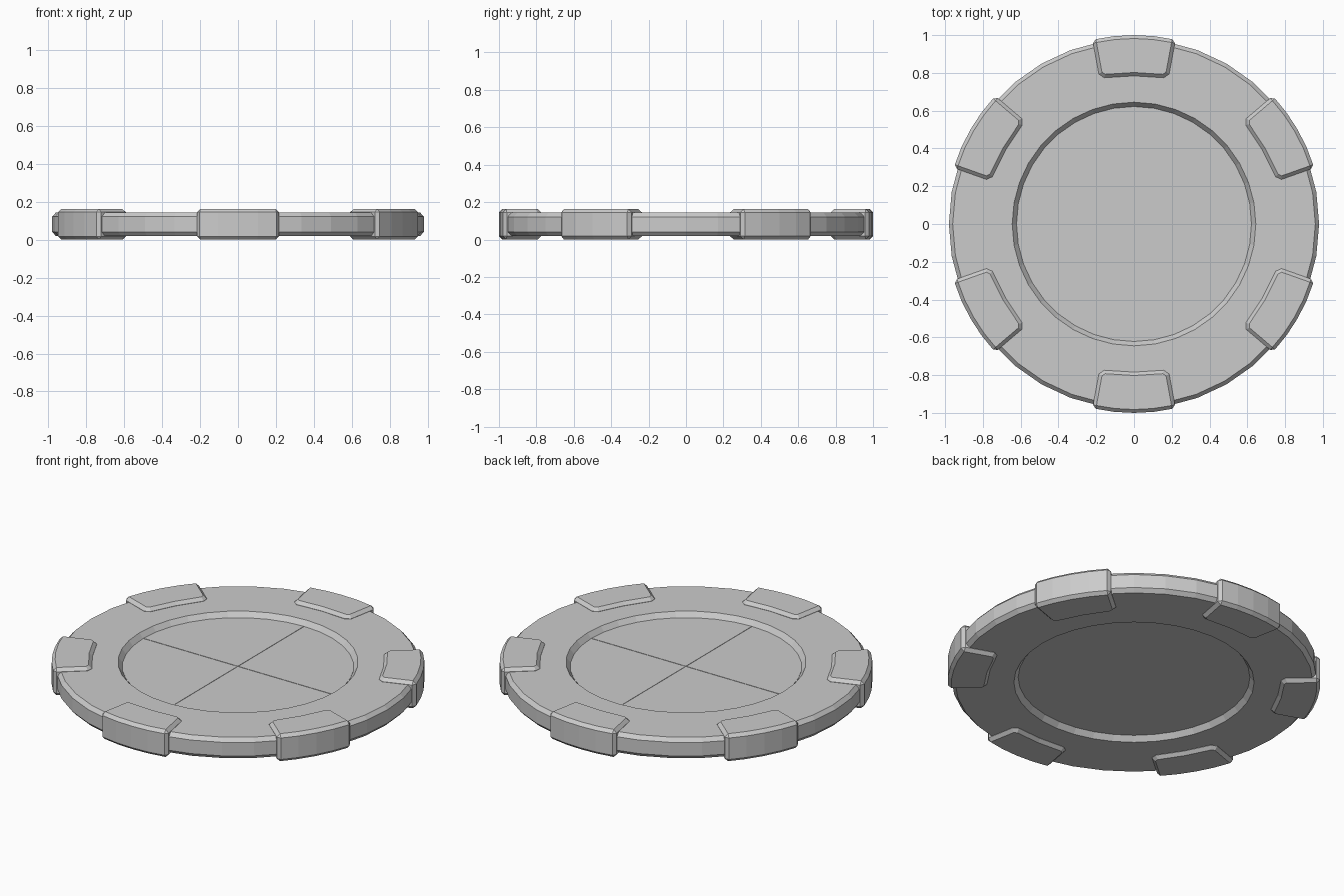
import bpy, bmesh
from math import sin, cos, pi, radians

cube = bpy.data.objects.get("Cube")
if cube:
    bpy.data.objects.remove(cube, do_unlink=True)

MID = 0.0815          # mid height of the chip
HALF_DISC = 0.062     # half thickness of the disc
HALF_PAD = 0.0815     # half thickness of the edge pads
FLOOR = 0.032         # half thickness inside the recess
SIDES = 36

grey = bpy.data.materials.new("plain grey")
grey.use_nodes = True
colour = (0.6, 0.6, 0.6, 1)
grey.diffuse_color = colour
grey.node_tree.nodes["Principled BSDF"].inputs["Base Color"].default_value = colour


def finish(name, bm):
    bmesh.ops.recalc_face_normals(bm, faces=bm.faces)
    mesh = bpy.data.meshes.new(name)
    bm.to_mesh(mesh)
    bm.free()
    mesh.materials.append(grey)
    obj = bpy.data.objects.new(name, mesh)
    bpy.context.collection.objects.link(obj)
    return obj


def polar(r, a):
    return r * cos(a), r * sin(a)


def prism(name, outline, z0, z1):
    bm = bmesh.new()
    base = bm.faces.new([bm.verts.new((x, y, z0)) for x, y in outline])
    top = bmesh.ops.extrude_face_region(bm, geom=[base], use_keep_orig=True)
    verts = [g for g in top["geom"] if isinstance(g, bmesh.types.BMVert)]
    bmesh.ops.translate(bm, verts=verts, vec=(0, 0, z1 - z0))
    return finish(name, bm)


# Disc: lathed half profile mirrored about the mid height
half = [(0.622, FLOOR), (0.645, HALF_DISC), (0.96, HALF_DISC), (0.98, HALF_DISC - 0.022)]
profile = half + [(r, -z) for r, z in reversed(half)]
bm = bmesh.new()
rings = [[bm.verts.new((*polar(r, 2 * pi * i / SIDES), MID + z)) for i in range(SIDES)]
         for r, z in profile]
for a, b in zip(rings, rings[1:]):
    for i in range(SIDES):
        j = (i + 1) % SIDES
        bm.faces.new((a[i], a[j], b[j], b[i]))
bm.faces.new(rings[0])
bm.faces.new(rings[-1])
finish("disc", bm)

# Recess floor: four thin quadrants divided by a fine cross-shaped seam
GAP = 0.003
for q, label in enumerate(("back_left", "back_right", "front_right", "front_left")):
    mid = q * pi / 2 + pi / 4
    cx, cy = polar(GAP * 2 ** 0.5, mid)
    steps = SIDES // 4
    arc = [polar(0.621, q * pi / 2 + pi / 2 * i / steps) for i in range(steps + 1)]
    ex, ey = polar(GAP, q * pi / 2 + pi / 2)
    sx, sy = polar(GAP, q * pi / 2)
    arc[0] = (arc[0][0] + ex, arc[0][1] + ey)
    arc[-1] = (arc[-1][0] + sx, arc[-1][1] + sy)
    prism("floor_quadrant_" + label, [(cx, cy)] + arc, MID + FLOOR - 0.002, MID + FLOOR + 0.002)

# Edge pads: wedges wrapped over the rim, with clipped inner corners
for k in range(6):
    centre = radians(30 + 60 * k)
    outer = [polar(1.0, centre + radians(a)) for a in (-12.7, -6, 0, 6, 12.7)]
    inner = [polar(r, centre + radians(a)) for r, a in
             ((0.815, 13.2), (0.79, 11.5), (0.784, 0), (0.79, -11.5), (0.815, -13.2))]
    pad = prism(f"edge_pad_{k + 1}", outer + inner, MID - HALF_PAD, MID + HALF_PAD)
    bevel = pad.modifiers.new("bevel", "BEVEL")
    bevel.width = 0.018
    bevel.segments = 1
    bevel.limit_method = "ANGLE"
    bevel.angle_limit = radians(60)
